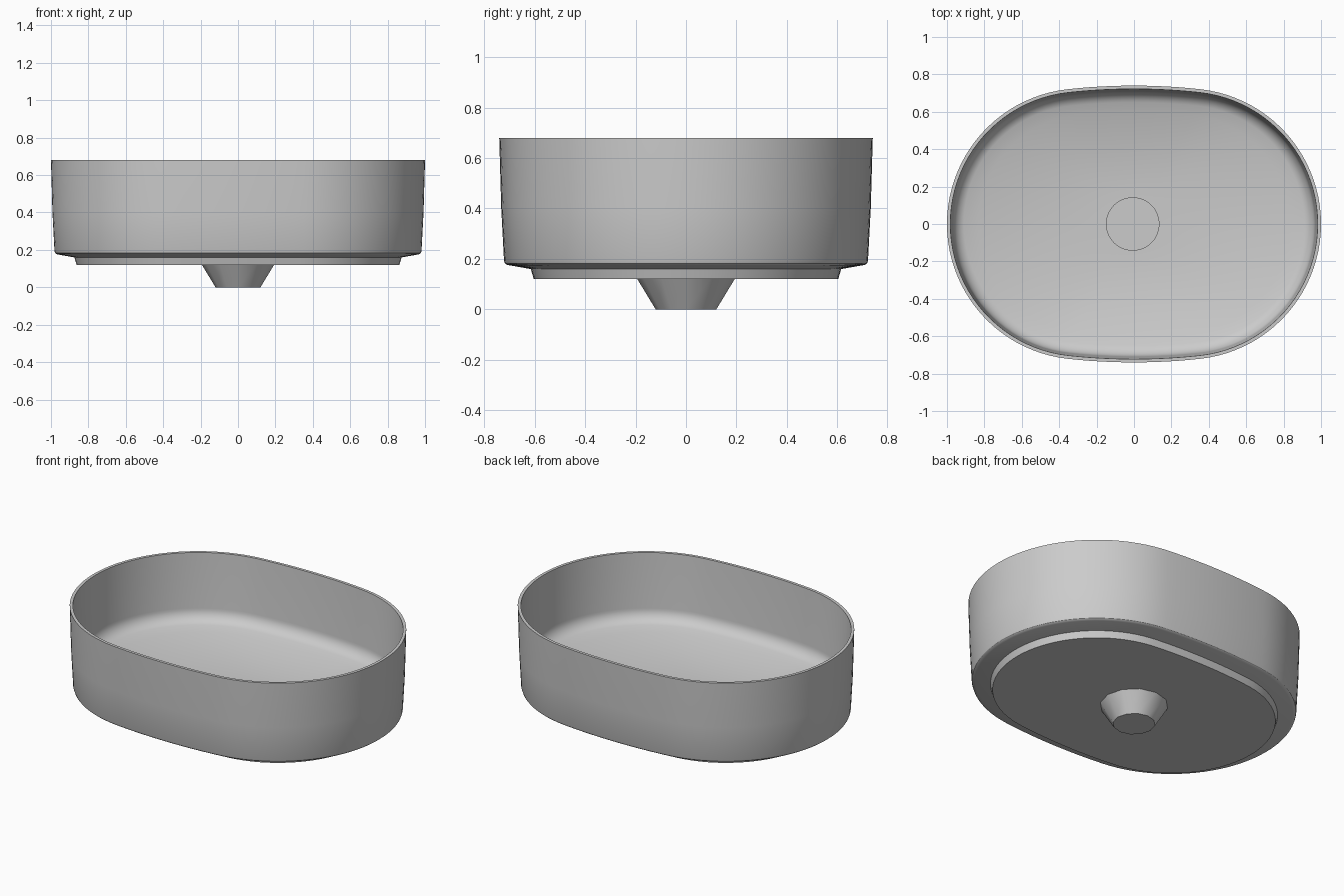
import bpy, bmesh
from math import sin, cos, pi, atan2, hypot, radians

if "Cube" in bpy.data.objects:
    bpy.data.objects.remove(bpy.data.objects["Cube"])

# Oval plan: round ends of radius R about (+-C, 0), joined by shallow arcs of radius B
C, W = 0.275, 0.74
R = 1.0 - C
B = (C * C + W * W - R * R) / (2 * (W - R))
SPLIT = atan2(B - W, C)

quarter = [SPLIT * i / 22 for i in range(22)]
quarter += [SPLIT + (pi / 2 - SPLIT) * i / 6 for i in range(7)]
half = quarter + [pi - t for t in reversed(quarter[:-1])]
ANGLES = half[:-1] + [t + pi for t in half[:-1]]


def oval(d):
    """Plan outline moved inwards by d."""
    pts = []
    for t in ANGLES:
        n = (cos(t), sin(t))
        if abs(n[1]) > sin(SPLIT) + 1e-9:
            s = 1 if n[1] > 0 else -1
            pts.append((n[0] * (B - d), n[1] * (B - d) - s * (B - W)))
        else:
            s = 1 if n[0] > 0 else -1
            pts.append((n[0] * (R - d) + s * C, n[1] * (R - d)))
    return pts


def blend_to_circle(d, radius, k):
    """Oval blended towards a circle by k."""
    out = []
    for x, y in oval(d):
        m = radius / hypot(x, y)
        out.append((x * (1 - k + k * m), y * (1 - k + k * m)))
    return out


def circle(radius, n):
    return [(radius * cos(2 * pi * i / n), radius * sin(2 * pi * i / n)) for i in range(n)]


def loft(name, rings):
    """Skin a list of (outline, z) rings and cap both ends."""
    bm = bmesh.new()
    loops = [[bm.verts.new((x, y, z)) for x, y in pts] for pts, z in rings]
    for a, b in zip(loops, loops[1:]):
        n = len(a)
        for i in range(n):
            j = (i + 1) % n
            bm.faces.new((a[i], a[j], b[j], b[i]))
    bm.faces.new(loops[0][::-1])
    bm.faces.new(loops[-1])
    bmesh.ops.recalc_face_normals(bm, faces=bm.faces)
    me = bpy.data.meshes.new(name)
    bm.to_mesh(me)
    bm.free()
    ob = bpy.data.objects.new(name, me)
    bpy.context.collection.objects.link(ob)
    bpy.ops.object.select_all(action='DESELECT')
    ob.select_set(True)
    bpy.context.view_layer.objects.active = ob
    bpy.ops.object.shade_smooth_by_angle(angle=radians(30))
    return ob


# Basin: foot, sloping underside, outer wall, rim, inner wall and rounded corner
profile = [(0.137, 0.12), (0.125, 0.16), (0.04, 0.175), (0.028, 0.178),
           (0.022, 0.183), (0.019, 0.192), (0.008, 0.40), (0.0, 0.68),
           (0.018, 0.68), (0.032, 0.34)]
SWEEP = radians(74)
for i in range(1, 9):
    a = SWEEP * i / 8
    profile.append((0.032 + 0.08 * (1 - cos(a)), 0.34 - 0.08 * sin(a)))
rings = [(oval(d), z) for d, z in profile]
# Bowl-shaped floor falling to the drain
edge_d, edge_z = profile[-1]
for i in range(1, 11):
    k = i / 10
    rings.append((blend_to_circle(edge_d, 0.14, k), 0.19 + (edge_z - 0.19) * (1 - k) ** 2))
loft("basin", rings)

# Drain cover standing slightly proud of the floor
cover = loft("drain_cover", [(circle(0.143, 48), 0.185), (circle(0.143, 48), 0.215)])
cover.location.x = -0.007

# Tapered waste outlet under the basin
loft("waste_outlet", [(circle(0.12, 12), 0.0), (circle(0.194, 12), 0.122)])
